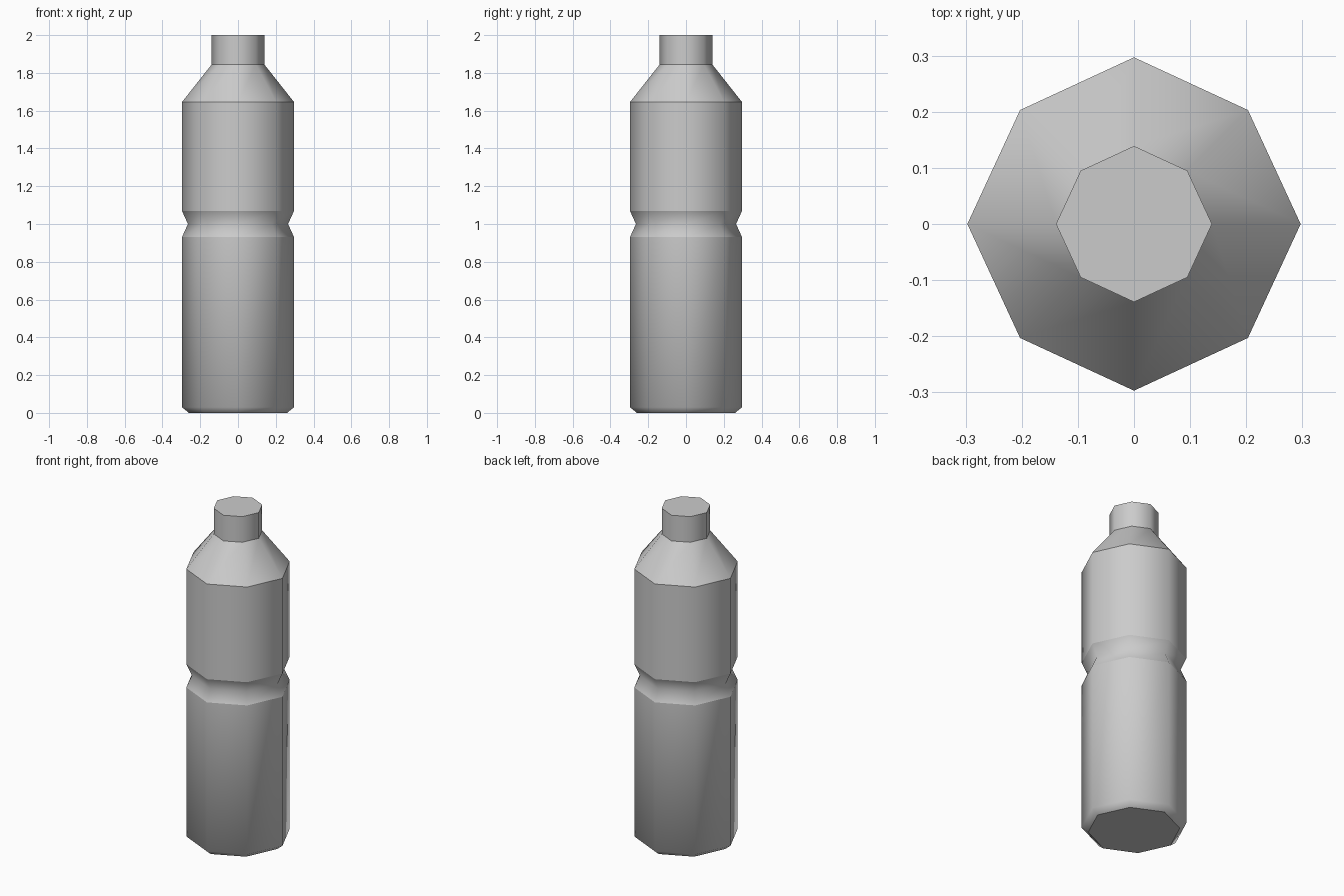
import bpy
import bmesh
from math import cos, sin, pi

cube = bpy.data.objects.get("Cube")
if cube:
    bpy.data.objects.remove(cube, do_unlink=True)

# Single grey plastic colour
grey = bpy.data.materials.new("grey plastic")
grey.use_nodes = True
colour = (0.6, 0.6, 0.6, 1)
grey.diffuse_color = colour
grey.node_tree.nodes["Principled BSDF"].inputs["Base Color"].default_value = colour

SIDES = 8
DIAGONAL = 0.967  # corners between the axes sit slightly further in

# Bottle outline: radius, height, whether the ring is a hard edge
outline = [
    (0.26, 0.0, True),
    (0.297, 0.03, False),
    (0.297, 0.93, True),
    (0.265, 1.0, False),
    (0.297, 1.07, True),
    (0.297, 1.645, True),
    (0.139, 1.845, True),
    (0.139, 2.0, True),
]


def add_ring(bm, radius, height):
    ring = []
    for i in range(SIDES):
        angle = 2 * pi * i / SIDES
        r = radius * (DIAGONAL if i % 2 else 1)
        ring.append(bm.verts.new((r * cos(angle), r * sin(angle), height)))
    return ring


# Body: bridge the rings, then close the base and the top
bm = bmesh.new()
rings = [add_ring(bm, r, z) for r, z, hard in outline]
for low, high in zip(rings, rings[1:]):
    for i in range(SIDES):
        j = (i + 1) % SIDES
        bm.faces.new((low[i], low[j], high[j], high[i]))
bm.faces.new(rings[0][::-1])
bm.faces.new(rings[-1])

# Smooth around the body, hard at the marked rings
for face in bm.faces:
    face.smooth = True
for ring, (r, z, hard) in zip(rings, outline):
    for i in range(SIDES):
        edge = bm.edges.get((ring[i], ring[(i + 1) % SIDES]))
        edge.smooth = not hard

mesh = bpy.data.meshes.new("bottle")
bm.to_mesh(mesh)
bm.free()
mesh.materials.append(grey)
bottle = bpy.data.objects.new("bottle", mesh)
bpy.context.collection.objects.link(bottle)
